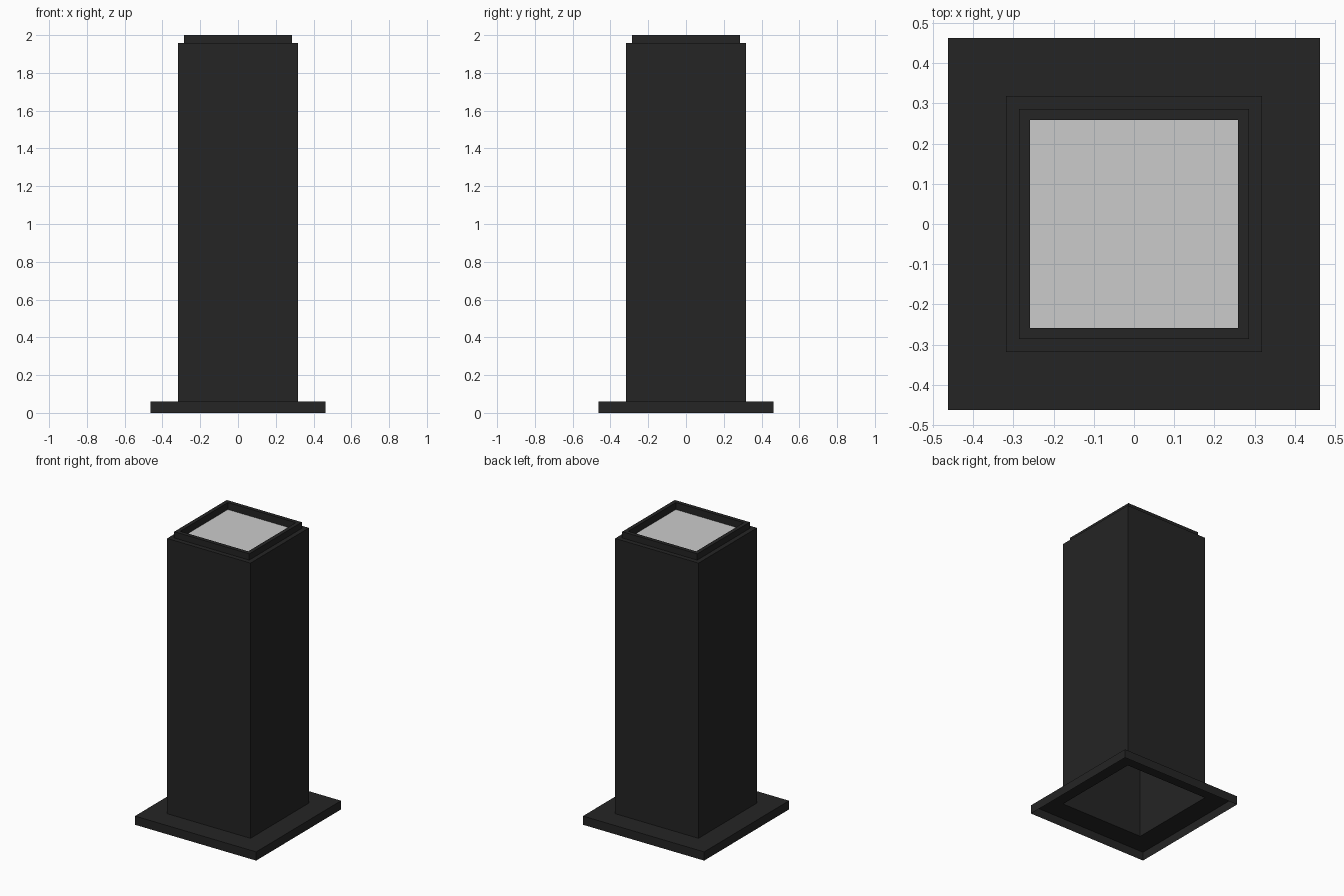
import bpy
import bmesh

cube = bpy.data.objects.get("Cube")
if cube:
    bpy.data.objects.remove(cube, do_unlink=True)


def make_material(name, color):
    mat = bpy.data.materials.new(name)
    mat.use_nodes = True
    mat.diffuse_color = color
    mat.node_tree.nodes["Principled BSDF"].inputs["Base Color"].default_value = color
    return mat


black = make_material("black metal", (0.018, 0.018, 0.018, 1))
white = make_material("frosted lens", (0.6, 0.6, 0.6, 1))


def square_shell(name, profile, mat, capped=False):
    """Sweep a (half width, height) profile round a square, as an open sheet."""
    bm = bmesh.new()
    rings = [[bm.verts.new((sx * w, sy * w, z))
              for sx, sy in ((-1, -1), (1, -1), (1, 1), (-1, 1))]
             for w, z in profile]
    for low, high in zip(rings, rings[1:]):
        for i in range(4):
            j = (i + 1) % 4
            bm.faces.new((low[i], low[j], high[j], high[i]))
    if capped:
        bm.faces.new(rings[-1])
    mesh = bpy.data.meshes.new(name)
    bm.to_mesh(mesh)
    bm.free()
    mesh.materials.append(mat)
    obj = bpy.data.objects.new(name, mesh)
    bpy.context.collection.objects.link(obj)
    return obj


BASE, POST, FRAME, LENS = 0.462, 0.318, 0.286, 0.259
BASE_TOP, POST_TOP, TOP = 0.06, 1.957, 2.0

# Flange, hollow underneath and open into the post
square_shell("base_flange", [(BASE, 0), (BASE, BASE_TOP), (POST, BASE_TOP)], black)

# Hollow square post with a narrow ledge at the top
square_shell("post", [(POST, BASE_TOP), (POST, POST_TOP), (FRAME, POST_TOP)], black)

# Raised frame with inner walls running down to the lens
square_shell("top_frame", [(FRAME, POST_TOP), (FRAME, TOP), (LENS, TOP),
                           (LENS, POST_TOP - 0.005)], black)

# Recessed lens
square_shell("light_lens", [(LENS, POST_TOP - 0.005)], white, capped=True)
